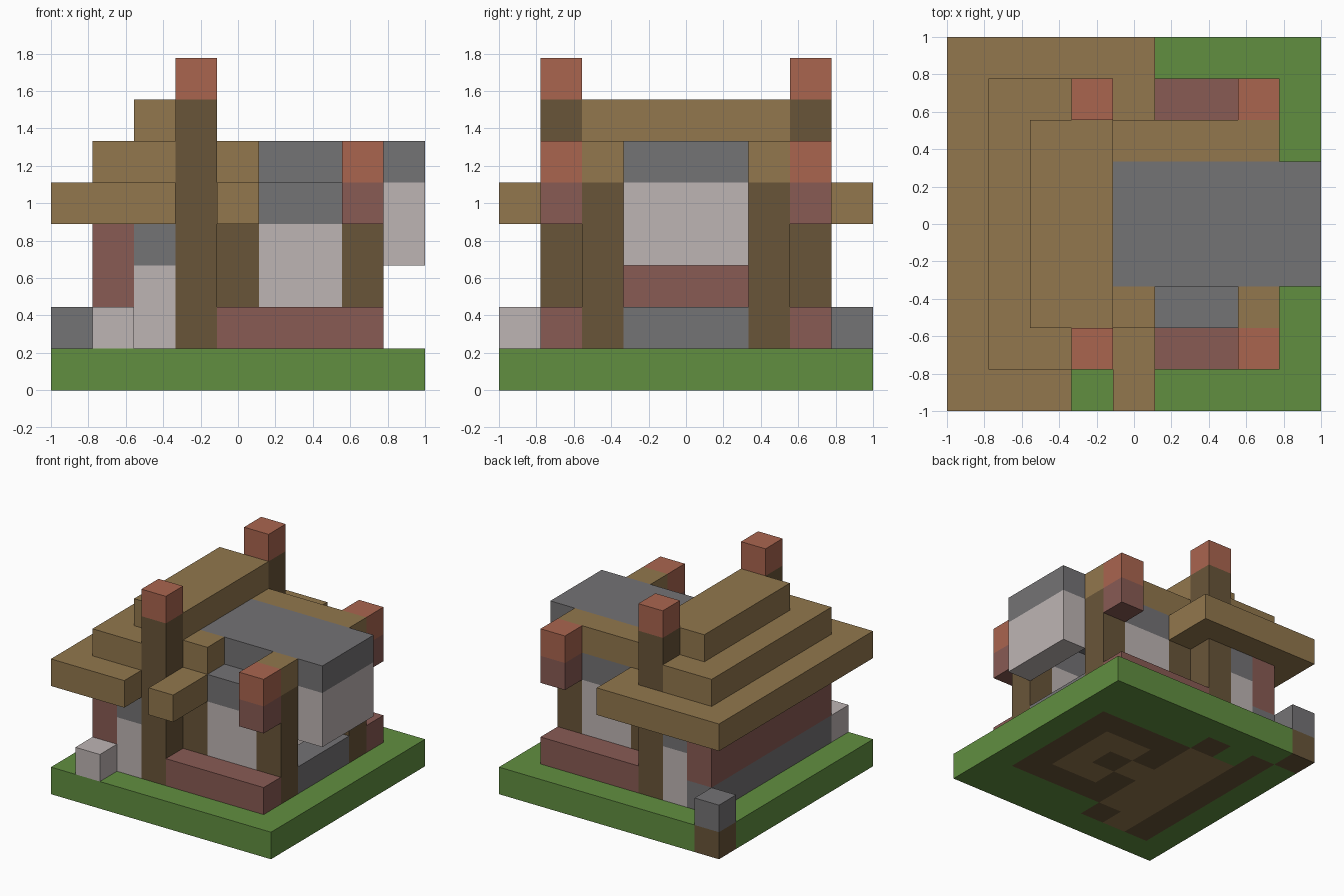
import bpy
import bmesh
from mathutils import Vector

cube = bpy.data.objects.get("Cube")
if cube:
    bpy.data.objects.remove(cube)

N = 9             # blocks along each side of the plot
UNIT = 2 / N      # size of one block


def linear(c):
    c /= 255
    return c / 12.92 if c <= 0.04045 else ((c + 0.055) / 1.055) ** 2.4


def material(name, *rgb):
    m = bpy.data.materials.new(name)
    m.use_nodes = True
    colour = [linear(c) for c in rgb] + [1]
    m.diffuse_color = colour
    bsdf = m.node_tree.nodes["Principled BSDF"]
    bsdf.inputs["Base Color"].default_value = colour
    bsdf.inputs["Roughness"].default_value = 0.9
    return m


GRASS = material("grass green", 97, 143, 64)
TAN = material("tan planks", 146, 119, 77)
WOOD = material("dark wood", 105, 85, 57)
STONE = material("grey stone", 116, 115, 117)
PLASTER = material("pale plaster", 190, 181, 180)
BRICK = material("dull red brick", 137, 91, 84)
CLAY = material("terracotta", 170, 101, 79)

cells = {}        # block position -> part name
parts = {}        # part name -> material


def fill(part, mat, xs, ys, zs, mirror=False):
    """Fill an inclusive range of blocks; mirror repeats it front to back."""
    parts[part] = mat
    for x in range(xs[0], xs[1] + 1):
        for y in range(ys[0], ys[1] + 1):
            for z in range(zs[0], zs[1] + 1):
                cells[x, y, z] = part
                if mirror:
                    cells[x, N - 1 - y, z] = part


# Ground, foundation and indoor floor
fill("lawn", GRASS, (0, 8), (0, 8), (0, 0))
fill("foundation", WOOD, (1, 7), (2, 6), (0, 0))
fill("foundation", WOOD, (1, 1), (1, 7), (0, 0))
fill("foundation", WOOD, (3, 3), (1, 1), (0, 0), True)
fill("foundation", WOOD, (0, 0), (8, 8), (0, 0))
fill("floor", TAN, (2, 3), (2, 6), (0, 0))
fill("floor", TAN, (2, 2), (1, 1), (0, 0))
fill("floor", TAN, (4, 6), (3, 5), (0, 0))
fill("foundation", WOOD, (4, 4), (3, 3), (0, 0), True)
fill("foundation", WOOD, (5, 5), (4, 4), (0, 0))

# Loose garden blocks
fill("pale_garden_block", PLASTER, (1, 1), (0, 0), (1, 1))
fill("grey_garden_block", STONE, (0, 0), (8, 8), (1, 1))

# Gable wall and its short return walls
fill("gable_wall_base", STONE, (1, 1), (1, 7), (1, 1))
fill("gable_wall", BRICK, (1, 1), (1, 7), (2, 3))
fill("return_wall", PLASTER, (2, 2), (1, 1), (1, 2), True)
fill("return_wall_top", STONE, (2, 2), (1, 1), (3, 3), True)

# Side wing walls with posts, curbs and a bay
fill("curb", BRICK, (4, 7), (1, 1), (1, 1), True)
fill("wing_wall", PLASTER, (5, 6), (2, 2), (1, 3), True)
fill("wing_wall_top", STONE, (5, 6), (2, 2), (4, 4), True)
fill("inner_post", WOOD, (4, 4), (2, 2), (1, 3), True)
fill("corner_post", WOOD, (7, 7), (2, 2), (1, 4), True)
fill("bay_sill", STONE, (7, 7), (3, 5), (1, 1))
fill("bay_window", PLASTER, (8, 8), (3, 5), (3, 4))

# Hanging corner blocks
fill("hanging_block", BRICK, (7, 7), (1, 1), (4, 4), True)
fill("hanging_block_cap", CLAY, (7, 7), (1, 1), (5, 5), True)

# Stepped main roof
fill("lower_roof", TAN, (0, 2), (0, 8), (4, 4))
fill("lower_roof", TAN, (3, 4), (8, 8), (4, 4))
fill("lower_roof", TAN, (4, 4), (0, 2), (4, 4), True)
fill("middle_roof", TAN, (1, 2), (1, 7), (5, 5))
fill("middle_roof", TAN, (3, 3), (2, 6), (5, 5))
fill("top_roof", TAN, (2, 3), (2, 6), (6, 6))

# Wing roof
fill("wing_roof", STONE, (4, 8), (3, 5), (5, 5))
fill("wing_roof_edge", TAN, (4, 4), (2, 2), (5, 5), True)
fill("wing_roof_edge", TAN, (7, 7), (2, 2), (5, 5), True)
fill("wing_roof_edge", TAN, (5, 6), (6, 6), (5, 5))

# Tall pillars with caps
fill("pillar", WOOD, (3, 3), (1, 1), (1, 6), True)
fill("pillar_cap", CLAY, (3, 3), (1, 1), (7, 7), True)


def add_face(bm, cell, axis, sign):
    """Add the square on one side of a block, facing outward."""
    normal, u, v = Vector(), Vector(), Vector()
    normal[axis], u[(axis + 1) % 3], v[(axis + 2) % 3] = sign, 0.5, 0.5 * sign
    centre = Vector(cell) + Vector((0.5, 0.5, 0.5)) + normal / 2
    corners = [centre - u - v, centre + u - v, centre + u + v, centre - u + v]
    shift = Vector((N / 2, N / 2, 0))
    bm.faces.new([bm.verts.new((c - shift) * UNIT) for c in corners])


# Turn every part into a mesh made of its exposed sides
for part, mat in parts.items():
    bm = bmesh.new()
    for cell, owner in cells.items():
        if owner != part:
            continue
        for axis in range(3):
            for sign in (-1, 1):
                beside = list(cell)
                beside[axis] += sign
                if tuple(beside) not in cells:
                    add_face(bm, cell, axis, sign)
    bmesh.ops.remove_doubles(bm, verts=bm.verts, dist=0.001)
    mesh = bpy.data.meshes.new(part)
    bm.to_mesh(mesh)
    bm.free()
    mesh.materials.append(mat)
    bpy.context.collection.objects.link(bpy.data.objects.new(part, mesh))
